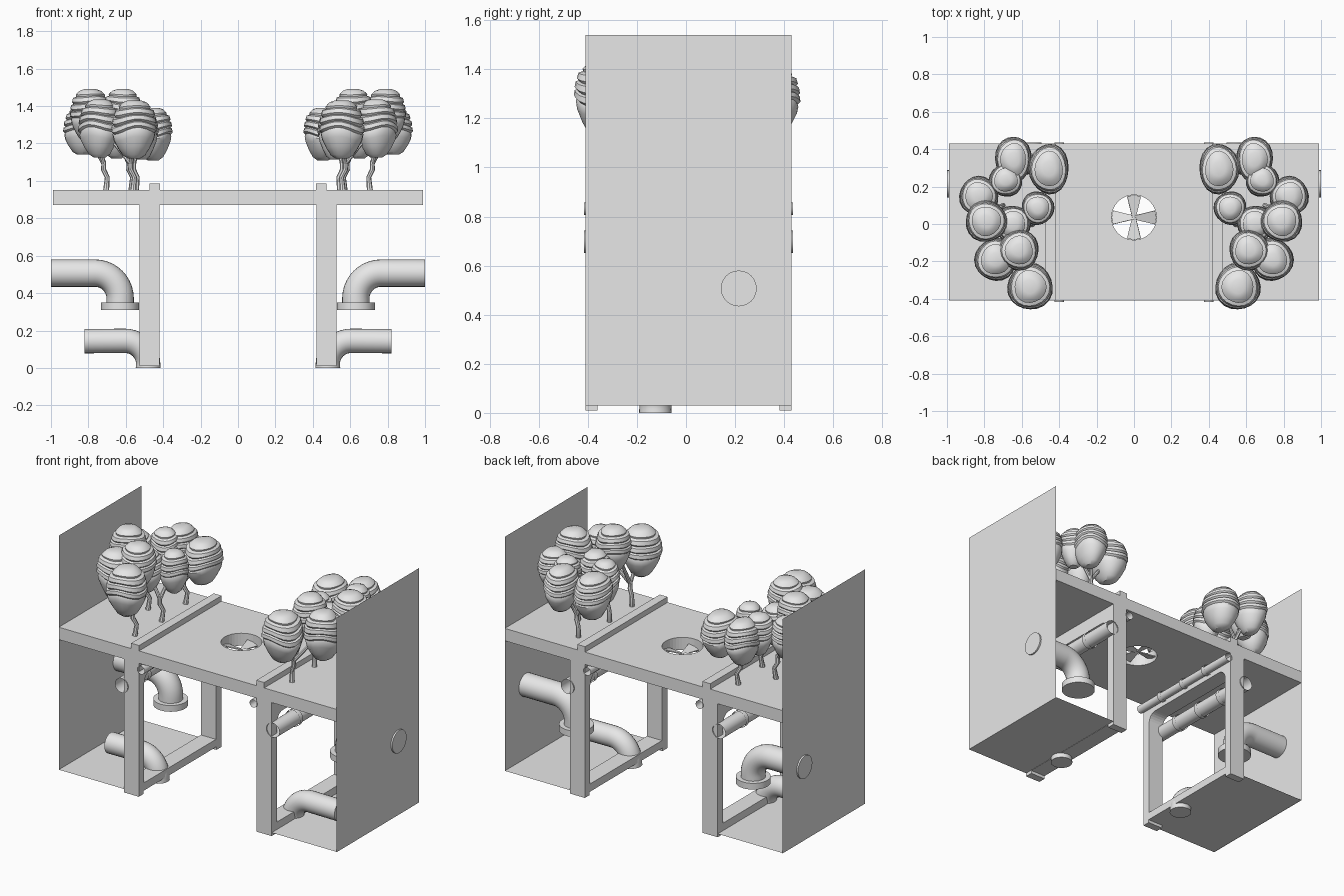
import bpy, bmesh, math
from mathutils import Vector, Matrix

if "Cube" in bpy.data.objects:
    bpy.data.objects.remove(bpy.data.objects["Cube"])

grey = bpy.data.materials.new("plain grey")
grey.diffuse_color = (0.8, 0.8, 0.8, 1)
grey.use_nodes = True
grey.node_tree.nodes["Principled BSDF"].inputs["Base Color"].default_value = grey.diffuse_color
Y0, Y1 = -0.41, 0.43          # front and back of the whole structure


def finish(bm, name, mirror=True, smooth=None):
    bmesh.ops.recalc_face_normals(bm, faces=bm.faces[:])
    me = bpy.data.meshes.new(name)
    bm.to_mesh(me)
    bm.free()
    me.materials.append(grey)
    ob = bpy.data.objects.new(name, me)
    bpy.context.collection.objects.link(ob)
    if smooth:
        bpy.ops.object.select_all(action='DESELECT')
        ob.select_set(True)
        bpy.context.view_layer.objects.active = ob
        bpy.ops.object.shade_smooth_by_angle(angle=math.radians(smooth))
    if mirror:
        ob.modifiers.new("mirror", 'MIRROR').use_axis = (True, False, False)
    return ob


def box(name, lo, hi, mirror=True):
    bm = bmesh.new()
    lo, hi = Vector(lo), Vector(hi)
    bmesh.ops.create_cube(bm, size=1, matrix=Matrix.Translation((lo + hi) / 2)
                          @ Matrix.Diagonal((*(hi - lo), 1)))
    return finish(bm, name, mirror)


def sheet(name, corners):
    bm = bmesh.new()
    bm.faces.new([bm.verts.new(c) for c in corners])
    return finish(bm, name)


def plate(name, loops, depth, mirror=True):
    """Flat shape with holes, extruded by a vector."""
    bm = bmesh.new()
    for pts in loops:
        vs = [bm.verts.new(p) for p in pts]
        for a, b in zip(vs, vs[1:] + vs[:1]):
            bm.edges.new((a, b))
    bmesh.ops.triangle_fill(bm, use_beauty=True, edges=bm.edges[:])
    geom = bmesh.ops.extrude_face_region(bm, geom=bm.faces[:], use_keep_orig=True)["geom"]
    bmesh.ops.translate(bm, vec=depth, verts=[g for g in geom if isinstance(g, bmesh.types.BMVert)])
    return finish(bm, name, mirror)


def sweep(bm, pts, radii, sides=24, caps=True):
    """Round tube through the points, one radius per point."""
    pts = [Vector(p) for p in pts]
    tan = []
    for i in range(len(pts)):
        a, b = pts[max(i - 1, 0)], pts[min(i + 1, len(pts) - 1)]
        tan.append((b - a).normalized())
    u = tan[0].orthogonal().normalized()
    rings = []
    for i, (p, t, r) in enumerate(zip(pts, tan, radii)):
        if i:
            u = tan[i - 1].rotation_difference(t) @ u
        v = t.cross(u)
        rings.append([bm.verts.new(p + r * (u * math.cos(k * math.tau / sides)
                                            + v * math.sin(k * math.tau / sides)))
                      for k in range(sides)])
    for a, b in zip(rings, rings[1:]):
        for k in range(sides):
            n = (k + 1) % sides
            bm.faces.new((a[k], a[n], b[n], b[k]))
    if caps:
        bm.faces.new(rings[0])
        bm.faces.new(rings[-1])


def tube(name, pts, radii, sides=24, caps=True):
    bm = bmesh.new()
    if isinstance(radii, float):
        radii = [radii] * len(pts)
    sweep(bm, pts, radii, sides, caps)
    return finish(bm, name, smooth=35)


def elbow(cx, cz, r, y, n=10):
    """Quarter bend from horizontal (running inward) to straight down."""
    return [(cx - r * math.sin(a), y, cz + r * math.cos(a))
            for a in (i * math.pi / 2 / n for i in range(n + 1))]


# deck with round vent hole
VY, VR = 0.035, 0.12
circle = [(VR * math.cos(i * math.tau / 40), VY + VR * math.sin(i * math.tau / 40), 0.87)
          for i in range(40)]
plate("deck", [[(-0.99, Y0, 0.87), (0.99, Y0, 0.87), (0.99, Y1, 0.87), (-0.99, Y1, 0.87)], circle],
      (0, 0, 0.08), mirror=False)

# four pitched fan blades, narrow at the hub
bm = bmesh.new()
for k in range(4):
    rot = (Matrix.Translation((0, VY, 0.9)) @ Matrix.Rotation(k * math.pi / 2, 4, 'Z')
           @ Matrix.Rotation(math.radians(15), 4, 'X'))
    outline = [(0.0, -0.01), (0.112, -0.038), (0.12, 0), (0.112, 0.038), (0.0, 0.01)]
    top = [bm.verts.new(rot @ Vector((x, y, 0.003))) for x, y in outline]
    low = [bm.verts.new(rot @ Vector((x, y, -0.003))) for x, y in outline]
    bm.faces.new(top)
    bm.faces.new(low[::-1])
    for i in range(5):
        j = (i + 1) % 5
        bm.faces.new((top[i], low[i], low[j], top[j]))
finish(bm, "fan_blades", mirror=False)

# thin side walls and lower floors
sheet("side_wall", [(0.99, Y0, 0.03), (0.99, Y1, 0.03), (0.99, Y1, 1.54), (0.99, Y0, 1.54)])
sheet("lower_floor", [(0.5, Y0, 0.032), (0.99, Y0, 0.032), (0.99, Y1, 0.032), (0.5, Y1, 0.032)])

# portal frames with rounded upper corners, feet and deck ribs
ya, yb, zt, rc = Y0 + 0.055, Y1 - 0.055, 0.78, 0.06
hole = [(0.42, ya, 0.08), (0.42, yb, 0.08)]
for cy, start in ((yb - rc, 0), (ya + rc, math.pi / 2)):
    hole += [(0.42, cy + rc * math.cos(start + i * math.pi / 12),
              zt - rc + rc * math.sin(start + i * math.pi / 12)) for i in range(7)]
plate("portal_frame", [[(0.42, Y0, 0.03), (0.42, Y1, 0.03), (0.42, Y1, 0.87), (0.42, Y0, 0.87)], hole],
      (0.107, 0, 0))
box("front_foot", (0.42, Y0, 0.01), (0.527, Y0 + 0.05, 0.03))
box("back_foot", (0.42, Y1 - 0.05, 0.01), (0.527, Y1, 0.03))
box("deck_rib", (0.418, Y0, 0.95), (0.474, Y1, 0.985))

# upper bent pipe with flange, ending at the wall
py = 0.215
tube("upper_pipe", [(1.0, py, 0.507)] + elbow(0.765, 0.372, 0.135, py) + [(0.63, py, 0.34)], 0.073)
tube("upper_pipe_flange", [(0.63, py, 0.31), (0.63, py, 0.35)], 0.102, 32)

# lower bent pipe going down through the floor
py = -0.125
path = [(0.82, py, 0.143)] + elbow(0.605, 0.02, 0.125, py) + [(0.48, py, 0.0)]
tube("lower_pipe", path, [0.065] * (len(path) - 1) + [0.067])

# open service pipes running front to back, with collars
for label, x, z, r in (("large", 0.54, 0.697, 0.046), ("small", 0.4, 0.832, 0.026)):
    tube(label + "_service_pipe", [(x, Y0 - 0.006, z), (x, Y1 + 0.006, z)], r, 24, False)
    for i, y in enumerate((-0.2, 0.01, 0.22)):
        tube(f"{label}_pipe_collar_{i + 1}", [(x, y - 0.015, z), (x, y + 0.015, z)], r + 0.007, 24, False)

# tree crowns: x, y, z centre, x radius, y radius, half height
crowns = [
    (0.645, 0.345, 1.27, 0.098, 0.125, 0.14), (0.455, 0.295, 1.25, 0.108, 0.135, 0.14),
    (0.685, 0.235, 1.29, 0.09, 0.09, 0.13), (0.83, 0.15, 1.27, 0.105, 0.105, 0.13),
    (0.79, 0.015, 1.35, 0.112, 0.112, 0.14), (0.515, 0.085, 1.25, 0.088, 0.09, 0.135),
    (0.65, 0.0, 1.25, 0.1, 0.1, 0.13), (0.615, -0.14, 1.35, 0.107, 0.11, 0.14),
    (0.74, -0.19, 1.28, 0.112, 0.115, 0.155), (0.555, -0.335, 1.275, 0.122, 0.125, 0.155),
]
# stepped leaf layers: radius, height
profile = [(0.28, -1), (0.5, -0.88), (0.7, -0.62), (0.88, -0.32), (0.93, -0.12), (0.9, -0.05),
           (1.0, 0.02), (0.98, 0.16), (0.89, 0.2), (0.98, 0.27), (0.94, 0.42), (0.83, 0.46),
           (0.9, 0.53), (0.84, 0.68), (0.68, 0.73), (0.7, 0.8), (0.52, 0.94), (0.3, 1.0)]
SEG = 20
for n, (cx, cy, cz, rx, ry, h) in enumerate(crowns):
    bm = bmesh.new()
    rings = []
    for r, z in profile:
        wave = 0.09 * (1 - abs(z))
        ring = []
        for k in range(SEG):
            a = k * math.tau / SEG
            w = wave * math.sin(2 * a + n * 1.3) + wave * 0.5 * math.sin(3 * a + n * 2.1)
            rr = r * (1 + 0.03 * math.sin(3 * a + n + 2 * z))
            ring.append(bm.verts.new((cx + rx * rr * math.cos(a), cy + ry * rr * math.sin(a),
                                      cz + h * (z + w))))
        rings.append(ring)
    for a, b in zip(rings, rings[1:]):
        for k in range(SEG):
            m = (k + 1) % SEG
            bm.faces.new((a[k], a[m], b[m], b[k]))
    bm.faces.new(rings[0])
    bm.faces.new(rings[-1])
    finish(bm, f"tree_crown_{n + 1}", smooth=35)

# kinked trunks: base position and the crowns each one carries
trunks = [((0.56, -0.25), (9, 8, 7)), ((0.545, 0.0), (5, 6)),
          ((0.57, 0.28), (0, 1, 2)), ((0.705, 0.09), (3, 4))]
for n, ((x, y), tops) in enumerate(trunks):
    bm = bmesh.new()
    fork = Vector((x + 0.012, y, 1.11))
    sweep(bm, [(x, y, 0.95), (x - 0.006, y + 0.01, 1.02), (x + 0.014, y, 1.06), fork],
          [0.016, 0.013, 0.014, 0.012], 8)
    for c in tops:
        tip = Vector((crowns[c][0], crowns[c][1], crowns[c][2] - 0.04))
        sweep(bm, [fork - Vector((0, 0, 0.02)), fork.lerp(tip, 0.5) + Vector((0, 0, 0.02)), tip],
              [0.012, 0.01, 0.008], 8)
    finish(bm, f"tree_trunk_{n + 1}", smooth=40)
